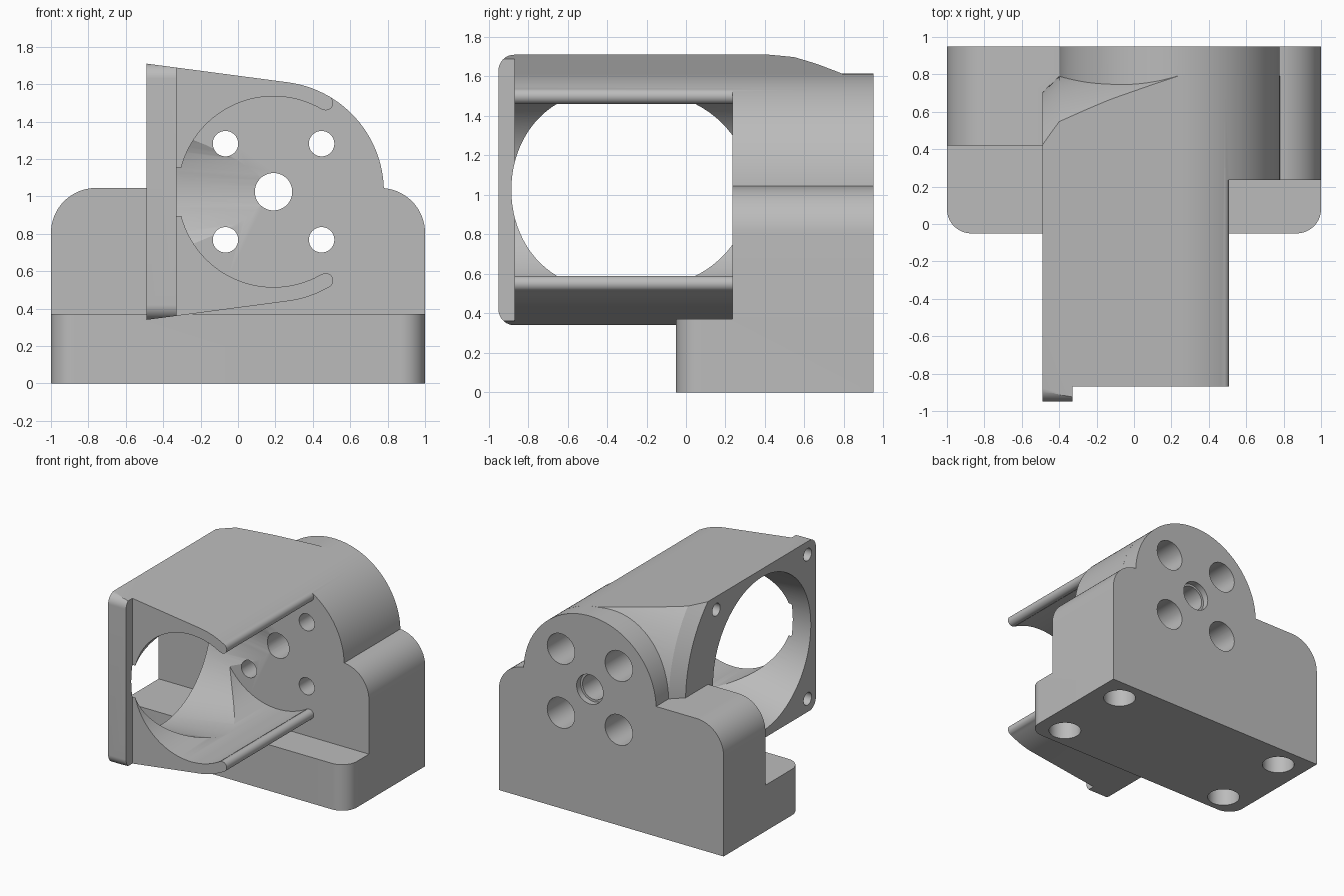
import bpy, bmesh
from math import sin, cos, radians

if "Cube" in bpy.data.objects:
    bpy.data.objects.remove(bpy.data.objects["Cube"])

grey = bpy.data.materials.new("plain grey")
grey.use_nodes = True
grey.diffuse_color = (0.5, 0.5, 0.5, 1)
grey.node_tree.nodes["Principled BSDF"].inputs["Base Color"].default_value = (0.5, 0.5, 0.5, 1)

AX, AZ = 0.19, 1.025     # axis of the round body (runs along y)
FY = -0.265              # centre of the square flange (its axis runs along x)
WALL = 0.235             # front of the mounting wall


def arc(cu, cv, ru, a0, a1, n=16, rv=None):
    rv = rv or ru
    return [(cu + ru * cos(radians(a0 + (a1 - a0) * i / n)),
             cv + rv * sin(radians(a0 + (a1 - a0) * i / n))) for i in range(n + 1)]


def circle(cu, cv, r, n=64, rv=None):
    return arc(cu, cv, r, 0, 360, n, rv)[:-1]


def place(u, v, w, axis):
    return {"x": (w, u, v), "y": (u, w, v), "z": (u, v, w)}[axis]


def loft(name, axis, *sections):
    """Closed solid through (position, outline) sections along an axis."""
    bm = bmesh.new()
    rings = [[bm.verts.new(place(u, v, w, axis)) for u, v in pts] for w, pts in sections]
    for a, b in zip(rings, rings[1:]):
        for i in range(len(a)):
            j = (i + 1) % len(a)
            bm.faces.new((a[i], a[j], b[j], b[i]))
    bm.faces.new(rings[0])
    bm.faces.new(rings[-1])
    bmesh.ops.recalc_face_normals(bm, faces=bm.faces)
    mesh = bpy.data.meshes.new(name)
    bm.to_mesh(mesh)
    bm.free()
    mesh.materials.append(grey)
    ob = bpy.data.objects.new(name, mesh)
    bpy.context.collection.objects.link(ob)
    return ob


def prism(name, axis, a, b, pts):
    return loft(name, axis, (a, pts), (b, pts))


def combine(ob, other, how):
    mod = ob.modifiers.new(how, "BOOLEAN")
    mod.operation, mod.solver, mod.object = how, "EXACT", other
    bpy.context.view_layer.objects.active = ob
    bpy.ops.object.modifier_apply(modifier=mod.name)
    bpy.data.objects.remove(other)


# Shroud: straight sides running tangent into a round body
hull = [(-0.49, AZ + 0.685)] + arc(AX, AZ, 0.59, 83, -83, 64) + [(-0.49, AZ - 0.685)]
mount = prism("fan_mount", "y", -0.87, 0.79, hull)

# Flared back of the shroud, turned around the flange axis
flare = [(-0.55, 0.93), (-0.49, 0.97), (-0.4, 1.055), (-0.14, 1.125), (0.22, 1.206), (1, 1.4)]
combine(mount, loft("flare", "x", *[(x, circle(FY, AZ, r, 128)) for x, r in flare]), "INTERSECT")

# Open the shroud on its side, leaving two curved arms
tip = 59.5
wedge = [(AX, AZ)] + arc(AX, AZ, 2, -tip, tip, 4)
combine(mount, prism("side_opening", "y", -1.2, WALL, wedge), "DIFFERENCE")

# Rounded arm tips
for s in (1, -1):
    x, z = AX + 0.551 * cos(radians(tip)), AZ + s * 0.551 * sin(radians(tip))
    combine(mount, prism("arm_tip", "y", -0.87, 0.3, circle(x, z, 0.0395, 32)), "UNION")

# Flange lip with rounded front corners, trimmed to the shroud slope
flange = prism("flange", "y", -0.95, -0.5, hull)
lip = ([(0, AZ + 0.69)] + arc(-0.87, AZ + 0.605, 0.08, 90, 180)
       + arc(-0.87, AZ - 0.605, 0.08, 180, 270) + [(0, AZ - 0.69)])
combine(flange, prism("lip", "x", -0.6, -0.33, lip), "INTERSECT")
combine(mount, flange, "UNION")

# Round rear body
combine(mount, prism("rear_body", "y", 0.3, 0.95, circle(AX, AZ, 0.5895, 128)), "UNION")

# Shouldered block, set back further on one side
profile = [(-1, 0.37), (1, 0.37)] + arc(0.76, 0.805, 0.24, 0, 90) + arc(-0.76, 0.805, 0.24, 90, 180)
block = prism("shoulder_block", "y", WALL, 0.95, profile)
setback = [(-1.1, 0), (-0.49, 0), (-0.49, 0.42), (-1.1, 0.42)]
combine(block, prism("setback", "z", 0.3, 1.3, setback), "DIFFERENCE")

# Base slab with rounded front corners
slab = ([(1, 0.95), (-1, 0.95)] + arc(-0.87, 0.08, 0.13, 180, 270)
        + arc(0.87, 0.08, 0.13, 270, 360))
base = prism("base", "z", 0, 0.37, slab)
combine(base, block, "UNION")
combine(mount, base, "UNION")

# Round chamber and the duct that opens through the flange
combine(mount, prism("chamber", "y", -1.2, WALL, circle(AX, AZ, 0.51, 128)), "DIFFERENCE")
duct = loft("duct", "x", (-0.52, circle(FY, AZ, 0.622, 96)), (-0.48, circle(FY, AZ, 0.62, 96)),
            (0.15, circle(-0.325, AZ, 0.56, 96, 0.505)))
combine(mount, duct, "DIFFERENCE")

# Bolt holes: (axis, from, to, u, v, radius)
holes = [("y", 0, 1.1, AX, AZ, 0.1), ("y", 0.9, 1.1, AX, AZ, 0.118)]
for i in (1, -1):
    for j in (1, -1):
        u, v = AX + 0.257 * i, AZ + 0.257 * j
        holes += [("y", 0, 1.1, u, v, 0.068), ("y", 0.45, 1.1, u, v, 0.122),
                  ("x", -0.6, -0.35, FY + 0.58 * i, AZ + 0.58 * j, 0.05),
                  ("z", -0.1, 0.28, 0.78 * i, 0.44 + 0.32 * j, 0.12)]
for axis, a, b, u, v, r in holes:
    combine(mount, prism("hole", axis, a, b, circle(u, v, r, 48)), "DIFFERENCE")

# Smooth curved walls, crisp edges
bpy.ops.object.select_all(action="DESELECT")
mount.select_set(True)
bpy.context.view_layer.objects.active = mount
bpy.ops.object.shade_smooth_by_angle(angle=radians(25))
